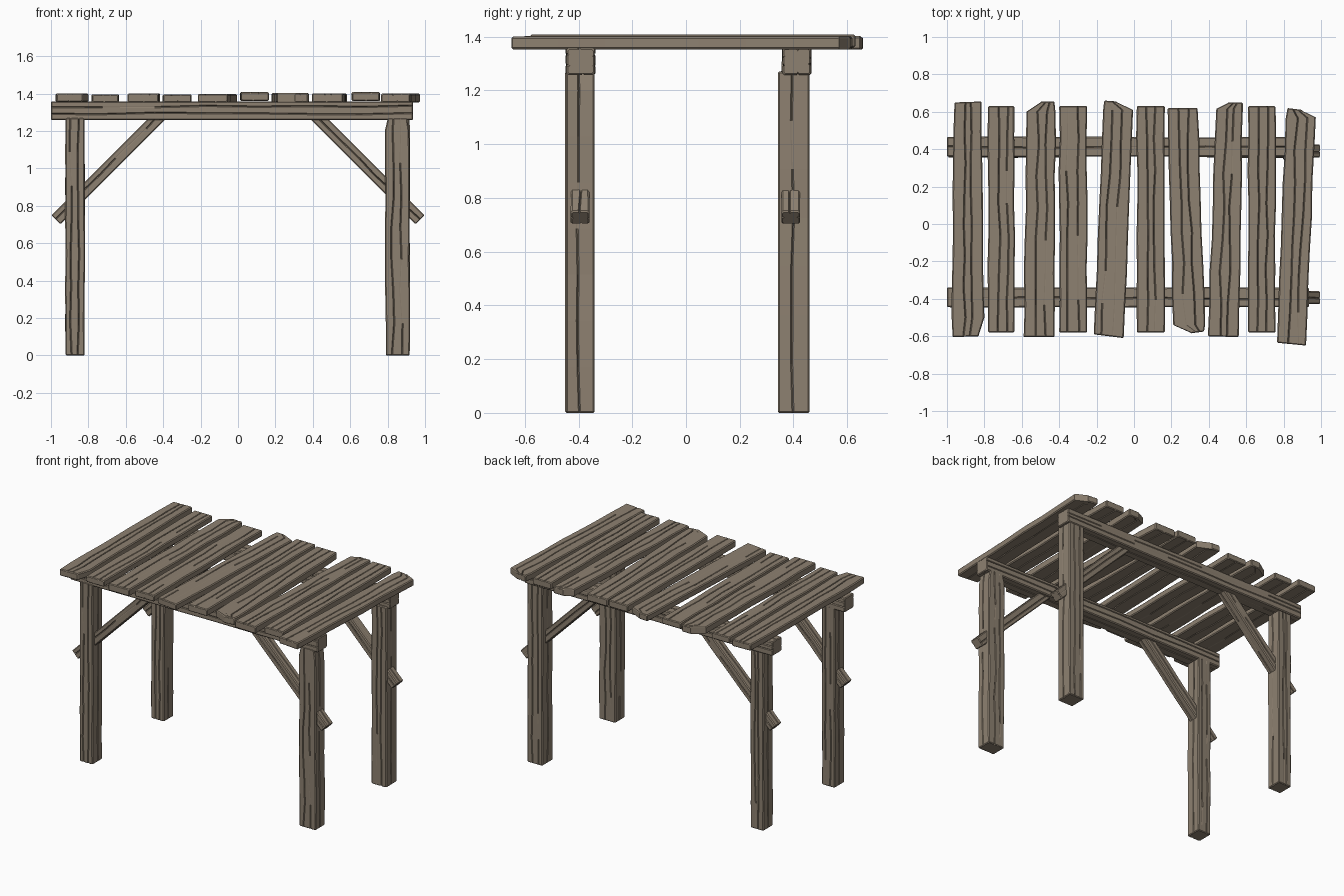
import bpy, bmesh, math, random
from mathutils import Matrix, Vector

if "Cube" in bpy.data.objects:
    bpy.data.objects.remove(bpy.data.objects["Cube"])

random.seed(7)
wood = bpy.data.materials.new("weathered_wood")
wood.diffuse_color = (0.27, 0.22, 0.165, 1)
wood.use_nodes = True
wood.node_tree.nodes["Principled BSDF"].inputs["Base Color"].default_value = wood.diffuse_color


def section(w, t, chamfer, notches):
    """Chamfered rectangle (0..w, 0..t) with V cracks: notches[side] = [(centre, depth)]."""
    corners = [Vector((0, 0)), Vector((w, 0)), Vector((w, t)), Vector((0, t))]
    pts = []
    for s in range(4):
        a, b = corners[s], corners[(s + 1) % 4]
        d = (b - a).normalized()
        n = Vector((-d.y, d.x))
        length = (b - a).length
        pts.append(a + d * chamfer)
        for frac, depth in notches[s]:
            c = a + d * (frac * length)
            pts += [c - d * 0.004, c + n * depth, c + d * 0.004]
        pts.append(b - d * chamfer)
    return pts


def timber(name, rings, z0, z1, matrix=Matrix(), cracks=(1, 0, 2, 0), rough=0.004):
    """Loft a rough board along local Y. Each ring is (x_left, y_left, x_right, y_right)."""
    # split the longest stretch into short, slightly uneven lengths
    gaps = [rings[i + 1][1] - rings[i][1] for i in range(len(rings) - 1)]
    k = max(range(len(gaps)), key=lambda i: gaps[i])
    n = 7
    mid = []
    for i in range(1, n):
        r = [a + (b - a) * i / n for a, b in zip(rings[k], rings[k + 1])]
        r[0] += random.uniform(-rough, rough)
        r[2] += random.uniform(-rough, rough)
        mid.append(tuple(r))
    full = rings[:k + 1] + mid + rings[k + 1:]
    # crack start positions on each side of the board
    base = [[(j + 1) / (c + 1) + random.uniform(-0.08, 0.08) for j in range(c)] for c in cracks]
    bm = bmesh.new()
    loops = []
    last = len(full) - 1
    stations = [(full[0], 0.005, 0)] + [(r, 0, 0) for r in full] + [(full[-1], 0.005, 0)]
    for i, (r, inset, _) in enumerate(stations):
        left, right = Vector(r[:2]), Vector(r[2:])
        push = 0.005 if i == 1 else (-0.005 if i == last + 1 else 0)
        w, t = (right - left).length, z1 - z0
        notches = [[(f + random.uniform(-0.05, 0.05), random.choice((0.001, 0.006, 0.009)))
                    for f in side] for side in base]
        loop = []
        for p in section(w, t, 0.006, notches):
            u = inset + p.x * (w - 2 * inset) / w
            v = inset + p.y * (t - 2 * inset) / t
            xy = left.lerp(right, u / w)
            loop.append(bm.verts.new((xy.x, xy.y + push, z0 + v)))
        loops.append(loop)
    for a, b in zip(loops, loops[1:]):
        for j in range(len(a)):
            m = (j + 1) % len(a)
            bm.faces.new((a[j], a[m], b[m], b[j]))
    bm.faces.new(loops[0])
    bm.faces.new(loops[-1])
    bmesh.ops.recalc_face_normals(bm, faces=bm.faces)
    bm.transform(matrix)
    me = bpy.data.meshes.new(name)
    bm.to_mesh(me)
    bm.free()
    me.materials.append(wood)
    ob = bpy.data.objects.new(name, me)
    bpy.context.collection.objects.link(ob)
    return ob


def straight(x0, x1, y0, y1):
    return [(x0, y0, x1, y0), (x0, y1, x1, y1)]


# Top boards: outlines from front end to back end
boards = [
    ([(-.97, -.605, -.83, -.60), (-.975, -.50, -.80, -.50), (-.96, .65, -.815, .655)], 1.355, 1.402),
    (straight(-.78, -.64, -.58, .63), 1.352, 1.396),
    ([(-.59, -.605, -.425, -.605), (-.575, .60, -.42, .60), (-.50, .655, -.425, .655)], 1.352, 1.402),
    (straight(-.40, -.25, -.58, .63), 1.352, 1.396),
    ([(-.215, -.59, -.055, -.61), (-.165, .61, -.005, .61), (-.16, .66, -.09, .655)], 1.353, 1.398),
    (straight(.015, .165, -.58, .63), 1.36, 1.408),
    ([(.30, -.585, .375, -.575), (.21, -.54, .38, -.54), (.18, .62, .34, .62)], 1.352, 1.403),
    ([(.395, -.60, .56, -.605), (.44, .615, .582, .615), (.50, .65, .582, .65)], 1.352, 1.402),
    (straight(.61, .757, -.58, .63), 1.36, 1.408),
    ([(.765, -.635, .92, -.65), (.81, .56, .972, .57), (.82, .62, .90, .61)], 1.353, 1.4),
]
for i, (outline, z0, z1) in enumerate(boards):
    timber(f"top_board_{i + 1}", outline, z0, z1)

# Long beams under the boards
along_x = Matrix.Rotation(-math.pi / 2, 4, 'Z')
for name, y0, y1 in (("front_beam", -.445, -.34), ("back_beam", .36, .465)):
    rings = [(-y1, -1.0, -y0, -1.0), (-y1, .935, -y0, .935)]
    timber(name, rings, 1.258, 1.358, along_x, (1, 2, 1, 2), .003)

# Posts: local x stays x, length goes up, thickness runs toward -y
upright = Matrix.Rotation(math.pi / 2, 4, 'X')
posts = [
    ("front_left_post", straight(-.922, -.82, 0, 1.27), -.45, -.34),
    ("back_left_post", straight(-.922, -.82, 0, 1.27), .345, .455),
    ("front_right_post", [(.79, 0, .918, 0), (.785, 1.2, .915, 1.2), (.80, 1.27, .905, 1.27)], -.447, -.34),
    ("back_right_post", straight(.80, .918, 0, 1.27), .342, .46),
]
for name, rings, y0, y1 in posts:
    timber(name, rings, -y1, -y0, upright, (2, 1, 2, 1), .003)

# Diagonal braces running through the posts up into the beams
for row, y in (("front", -.394), ("back", .39)):
    for side, sx in (("left", -1), ("right", 1)):
        angle = -math.pi / 4 if sx < 0 else -math.pi * 3 / 4
        place = Matrix.Translation((sx * .9735, y, .7255)) @ Matrix.Rotation(angle, 4, 'Y') @ along_x
        timber(f"{row}_{side}_brace", straight(-.035, .035, 0, .80), -.034, .034, place, (1, 1, 1, 1), .002)
